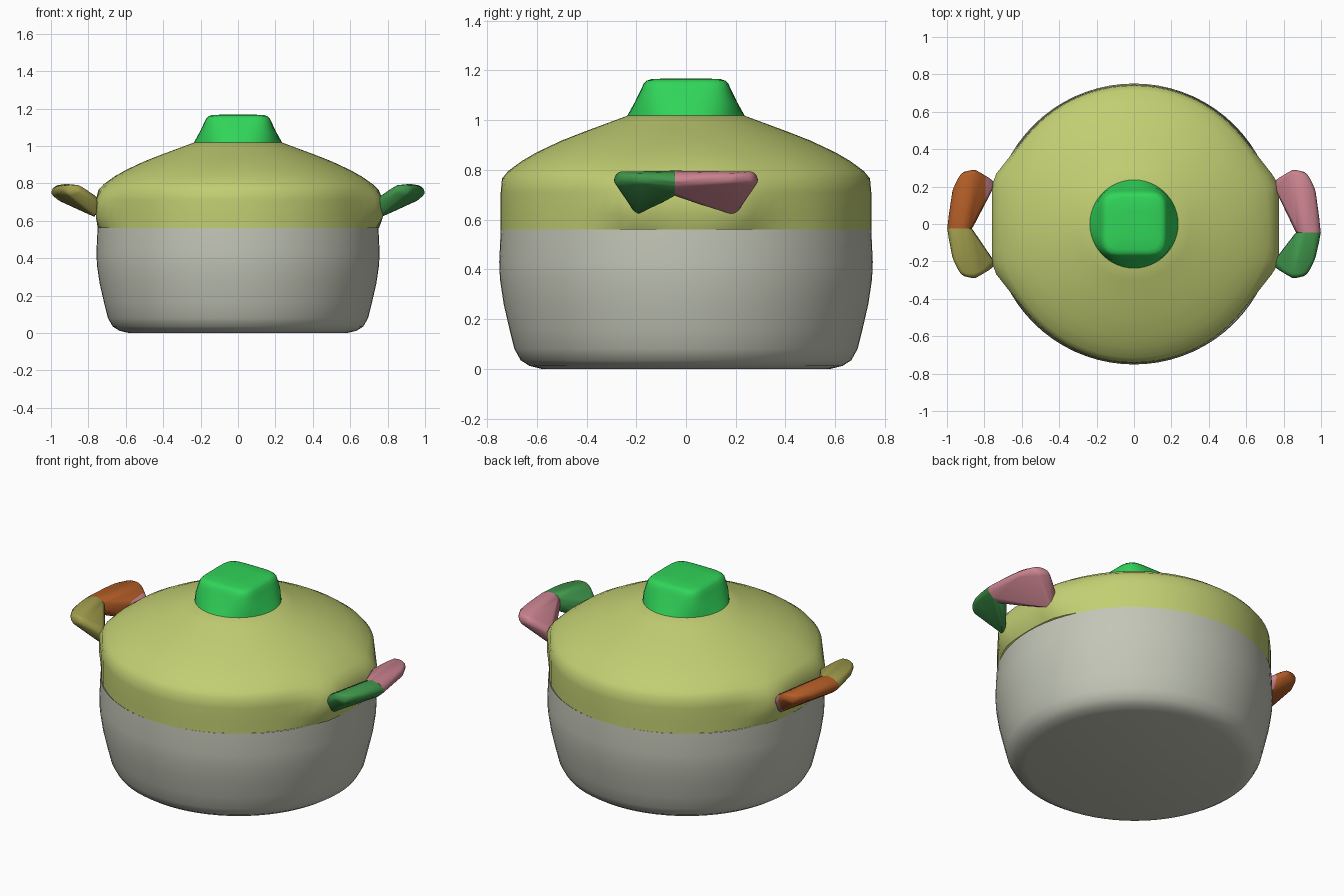
import bpy, bmesh, math
from mathutils import Vector

cube = bpy.data.objects.get("Cube")
if cube:
    bpy.data.objects.remove(cube, do_unlink=True)


def material(name, rgb):
    m = bpy.data.materials.new(name)
    m.use_nodes = True
    m.diffuse_color = (*rgb, 1)
    m.node_tree.nodes["Principled BSDF"].inputs["Base Color"].default_value = (*rgb, 1)
    return m


GREY = material("warm grey", (0.54, 0.56, 0.47))
LIME = material("pale lime", (0.54, 0.62, 0.17))
BRIGHT = material("bright green", (0.03, 0.66, 0.10))
ORANGE = material("burnt orange", (0.45, 0.11, 0.02))
OLIVE = material("olive", (0.36, 0.34, 0.075))
PINK = material("dusty pink", (0.60, 0.23, 0.28))
GREEN = material("leaf green", (0.05, 0.30, 0.07))


def finish(name, bm, mats, angle=35):
    bmesh.ops.recalc_face_normals(bm, faces=bm.faces)
    me = bpy.data.meshes.new(name)
    bm.to_mesh(me)
    bm.free()
    for m in mats:
        me.materials.append(m)
    ob = bpy.data.objects.new(name, me)
    bpy.context.collection.objects.link(ob)
    bpy.ops.object.select_all(action='DESELECT')
    ob.select_set(True)
    bpy.context.view_layer.objects.active = ob
    bpy.ops.object.shade_smooth_by_angle(angle=math.radians(angle))
    return ob


def lathe(name, rows, radius, mat, cap_bottom=False, cap_top=False, n=72):
    """Stack of rings; radius(angle, row) gives the outline of each ring."""
    bm = bmesh.new()
    rings = []
    for row in rows:
        ring = []
        for i in range(n):
            a = 2 * math.pi * i / n
            r = radius(a, row)
            ring.append(bm.verts.new((r * math.cos(a), r * math.sin(a), row[1])))
        rings.append(ring)
    for lo, hi in zip(rings, rings[1:]):
        for i in range(n):
            j = (i + 1) % n
            bm.faces.new((lo[i], lo[j], hi[j], hi[i]))
    if cap_bottom:
        bm.faces.new(rings[0])
    if cap_top:
        bm.faces.new(rings[-1])
    return finish(name, bm, [mat])


# Pot body: (radius, height)
body_rows = [(0.58, 0.0), (0.63, 0.012), (0.665, 0.035), (0.69, 0.08), (0.71, 0.16),
             (0.733, 0.26), (0.748, 0.36), (0.751, 0.43), (0.745, 0.56)]
lathe("pot_body", body_rows, lambda a, row: row[0] * (1 + 0.008 * math.cos(a) ** 2),
      GREY, cap_bottom=True)


# Lid: (radius, height, strength of the bulge that carries the handles)
def lid_radius(a, row):
    r, z, w = row
    c, s = math.cos(a), abs(math.sin(a))
    flat = 0.775 if c > 0 else 0.76
    side = math.atan2(s, abs(c))
    tangent = math.radians(38.2)
    if side >= tangent:
        return r
    bulge = min(flat / abs(c), 0.745 / math.cos(side - tangent))
    return r + w * max(0, bulge - 0.745)


lid_rows = [(0.745, 0.56, 0.3), (0.745, 0.62, 1), (0.745, 0.71, 1), (0.74, 0.765, 0.4),
            (0.715, 0.795, 0.2), (0.66, 0.836, 0.1), (0.60, 0.871, 0), (0.50, 0.918, 0),
            (0.40, 0.957, 0), (0.30, 0.994, 0), (0.22, 1.024, 0)]
lathe("lid", lid_rows, lid_radius, LIME, cap_top=True)


# Knob: round at the base, rounded square at the top
def knob_radius(a, row):
    r, z, square = row
    p = 2 + 4 * square
    return r / (abs(math.cos(a)) ** p + abs(math.sin(a)) ** p) ** (1 / p)


knob_rows = [(0.236, 1.018, 0), (0.207, 1.07, 0.25), (0.18, 1.125, 0.6), (0.17, 1.147, 0.8),
             (0.158, 1.159, 0.8), (0.138, 1.165, 0.8), (0.07, 1.168, 0.6)]
lathe("knob", knob_rows, knob_radius, BRIGHT, cap_top=True, n=48)

# Handles: each arm is a softened hull from the lid to the outer corner and the middle joint
CORNER_AND_ROOT = [(0.85, 0.275, 0.79), (0.905, 0.275, 0.793), (0.935, 0.262, 0.77),
                   (0.91, 0.28, 0.74), (0.85, 0.295, 0.76), (0.972, 0.18, 0.75),
                   (0.965, 0.19, 0.785), (0.815, 0.262, 0.77),
                   (0.75, 0.195, 0.61), (0.75, 0.235, 0.70), (0.75, 0.20, 0.725)]
JOINT = [(0.865, 0.725), (0.872, 0.78), (0.92, 0.797), (0.975, 0.788),
         (1.0, 0.762), (0.997, 0.74), (0.955, 0.704), (0.91, 0.693)]


def arm(name, side, end, joint_y, mats, root_patch=False):
    bm = bmesh.new()
    pts = [(x, y * end, z) for x, y, z in CORNER_AND_ROOT] + [(x, joint_y, z) for x, z in JOINT]
    for x, y, z in pts:
        bm.verts.new((x * side, y, z))
    hull = bmesh.ops.convex_hull(bm, input=bm.verts[:])
    loose = [v for v in bm.verts if not v.link_faces]
    bmesh.ops.delete(bm, geom=loose, context='VERTS')
    # round the long edges but keep the joint section flat
    edges = [e for e in bm.edges
             if not all(abs(v.co.y - joint_y) < 1e-4 for v in e.verts)
             and e.calc_face_angle(0) > math.radians(25)]
    bmesh.ops.bevel(bm, geom=edges, offset=0.012, segments=2, profile=0.5,
                    affect='EDGES', clamp_overlap=True)
    if root_patch:
        cut = 0.795 * side
        bmesh.ops.bisect_plane(bm, geom=bm.verts[:] + bm.edges[:] + bm.faces[:],
                               plane_co=Vector((cut, 0, 0)), plane_no=Vector((1, 0, 0)))
        for f in bm.faces:
            f.material_index = int(abs(f.calc_center_median().x) < 0.795)
    finish(name, bm, mats, 50)


arm("left_handle_front", 1, -1, -0.045, [GREEN])
arm("left_handle_back", 1, 1, -0.045, [PINK])
arm("right_handle_front", -1, -1, -0.025, [OLIVE])
arm("right_handle_back", -1, 1, -0.025, [ORANGE, PINK], root_patch=True)
